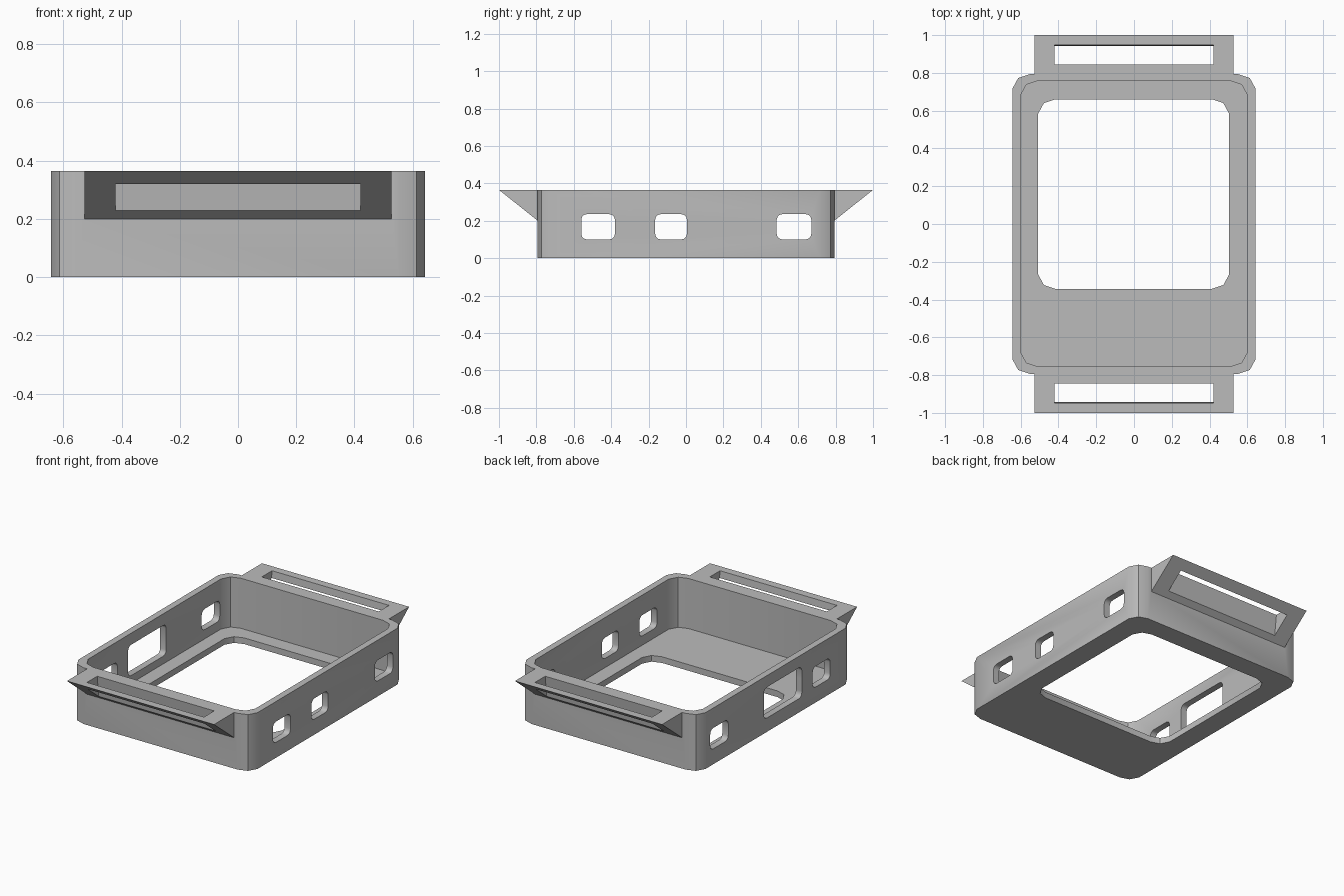
import bpy, bmesh, math
from mathutils import Vector

if "Cube" in bpy.data.objects:
    bpy.data.objects.remove(bpy.data.objects["Cube"], do_unlink=True)

grey = bpy.data.materials.new("plain_grey")
grey.use_nodes = True
COLOUR = (0.5, 0.5, 0.5, 1)
grey.diffuse_color = COLOUR
grey.node_tree.nodes["Principled BSDF"].inputs["Base Color"].default_value = COLOUR


def prism(name, points, offset):
    """Solid swept from a flat outline along an offset."""
    bm = bmesh.new()
    face = bm.faces.new([bm.verts.new(p) for p in points])
    new = bmesh.ops.extrude_face_region(bm, geom=[face])["geom"]
    moved = [v for v in new if isinstance(v, bmesh.types.BMVert)]
    bmesh.ops.translate(bm, verts=moved, vec=Vector(offset))
    bmesh.ops.recalc_face_normals(bm, faces=bm.faces[:])
    mesh = bpy.data.meshes.new(name)
    bm.to_mesh(mesh)
    bm.free()
    mesh.materials.append(grey)
    obj = bpy.data.objects.new(name, mesh)
    bpy.context.collection.objects.link(obj)
    return obj


def rounded(u0, u1, v0, v1, corner):
    """Rectangle whose corners follow a list of insets from each corner."""
    out = []
    for u, v, su, sv in ((u0, v0, 1, 1), (u1, v0, -1, 1),
                         (u1, v1, -1, -1), (u0, v1, 1, -1)):
        pts = [(u + su * a, v + sv * b) for a, b in corner]
        out += pts if su == sv else pts[::-1]
    return out


def combine(target, tool, operation):
    """Apply a boolean and discard the tool."""
    tool.hide_render = True
    mod = target.modifiers.new(operation, "BOOLEAN")
    mod.operation, mod.solver, mod.object = operation, "EXACT", tool
    bpy.context.view_layer.objects.active = target
    bpy.ops.object.modifier_apply(modifier=mod.name)
    bpy.data.objects.remove(tool, do_unlink=True)


HEIGHT, FLOOR = 0.365, 0.04
wide_corner = [(0, 0.075), (0.03, 0.02), (0.09, 0)]
small_corner = [(0.03 * (1 - math.cos(t)), 0.03 * (1 - math.sin(t)))
                for t in (0, math.pi / 6, math.pi / 3, math.pi / 2)]


def upright(name, rect, z0, z1):
    pts = [(x, y, z0) for x, y in rounded(*rect, wide_corner)]
    return prism(name, pts, (0, 0, z1 - z0))


# Outer shell
case = upright("case", (-0.643, 0.643, -0.793, 0.793), 0, HEIGHT)

# Sloped strap lugs at both ends
for s in (-1, 1):
    profile = [(0.77, 0.185), (0.793, 0.2), (1.0, HEIGHT), (0.77, HEIGHT)]
    lug = prism("strap_lug", [(-0.528, s * y, z) for y, z in profile], (1.056, 0, 0))
    combine(case, lug, "UNION")

# Cavity and offset floor opening
combine(case, upright("cavity", (-0.6, 0.6, -0.754, 0.758), FLOOR, 0.6), "DIFFERENCE")
combine(case, upright("floor_opening", (-0.507, 0.503, -0.343, 0.66), -0.1, 0.1), "DIFFERENCE")

# Leaning strap slots
for s in (-1, 1):
    slot = [(0.825, 0.2), (0.93, 0.2), (0.955, 0.42), (0.85, 0.42)]
    cutter = prism("strap_slot", [(-0.42, s * y, z) for y, z in slot], (0.84, 0, 0))
    combine(case, cutter, "DIFFERENCE")

# Rounded windows in the long walls: side, y range, z range
windows = [(s, y0, y1, 0.1, 0.235) for s in (-1, 1) for y0, y1 in ((-0.56, -0.38), (0.485, 0.67))]
windows += [(1, -0.165, 0.005, 0.1, 0.235), (-1, -0.27, 0.12, 0.09, 0.29)]
for s, *rect in windows:
    pts = [(s * 0.55, y, z) for y, z in rounded(*rect, small_corner)]
    combine(case, prism("window", pts, (s * 0.2, 0, 0)), "DIFFERENCE")

# Soft corners, crisp edges
bpy.ops.object.select_all(action="DESELECT")
case.select_set(True)
bpy.context.view_layer.objects.active = case
bpy.ops.object.shade_smooth_by_angle(angle=math.radians(35))
